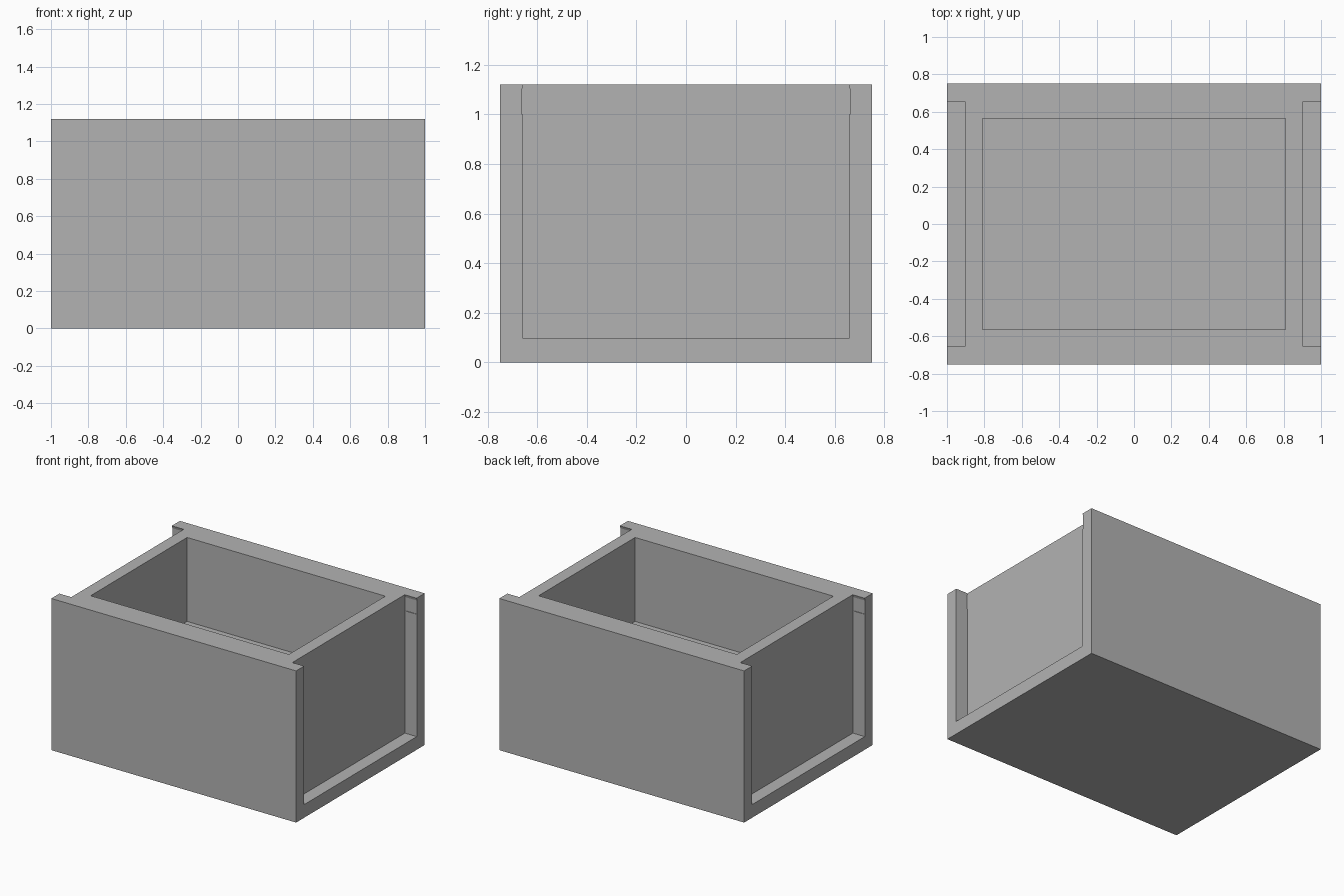
import bpy, bmesh

cube = bpy.data.objects.get("Cube")
if cube:
    bpy.data.objects.remove(cube, do_unlink=True)

WIDTH, DEPTH, HEIGHT = 2.0, 1.5, 1.12
WALL = 0.095
FLOOR = 0.5

grey = bpy.data.materials.new("plain grey")
grey.use_nodes = True
colour = (0.45, 0.45, 0.45, 1)
grey.diffuse_color = colour
grey.node_tree.nodes["Principled BSDF"].inputs["Base Color"].default_value = colour


def prism(name, profile, x0, x1):
    """Extrude a (y, z) outline along x."""
    bm = bmesh.new()
    face = bm.faces.new([bm.verts.new((x0, y, z)) for y, z in profile])
    extruded = bmesh.ops.extrude_face_region(bm, geom=[face])["geom"]
    moved = [v for v in extruded if isinstance(v, bmesh.types.BMVert)]
    bmesh.ops.translate(bm, verts=moved, vec=(x1 - x0, 0, 0))
    bmesh.ops.recalc_face_normals(bm, faces=bm.faces)
    mesh = bpy.data.meshes.new(name)
    bm.to_mesh(mesh)
    bm.free()
    mesh.materials.append(grey)
    obj = bpy.data.objects.new(name, mesh)
    bpy.context.collection.objects.link(obj)
    return obj


def rectangle(half_y, z0, z1):
    return [(-half_y, z0), (half_y, z0), (half_y, z1), (-half_y, z1)]


# Solid block for the body
body = prism("box_body", rectangle(DEPTH / 2, 0, HEIGHT), -WIDTH / 2, WIDTH / 2)

# Open compartment
inner_x = WIDTH / 2 - 2 * WALL
inner_y = DEPTH / 2 - 2 * WALL + 0.003
cutters = [prism("compartment_cutter", rectangle(inner_y, FLOOR, HEIGHT + 0.2),
                 -inner_x, inner_x)]

# End recesses, open at the top, with a slight catch near the rim
half = [(0.658, 0.097), (0.658, 1.0), (0.662, 1.0),
        (0.662, 1.1), (0.656, HEIGHT), (0.656, HEIGHT + 0.2)]
recess = half + [(-y, z) for y, z in reversed(half)]
for side, label in ((-1, "right"), (1, "left")):
    cutters.append(prism(label + "_recess_cutter", recess,
                         side * (WIDTH / 2 - WALL - 0.002), side * (WIDTH / 2 + 0.2)))

for cutter in cutters:
    cutter.hide_render = True
    mod = body.modifiers.new(cutter.name, 'BOOLEAN')
    mod.operation = 'DIFFERENCE'
    mod.solver = 'EXACT'
    mod.object = cutter

# Bake the cuts and discard the cutters
bpy.context.view_layer.update()
evaluated = body.evaluated_get(bpy.context.evaluated_depsgraph_get())
baked = bpy.data.meshes.new_from_object(evaluated)
body.modifiers.clear()
body.data = baked
for cutter in cutters:
    bpy.data.objects.remove(cutter, do_unlink=True)
